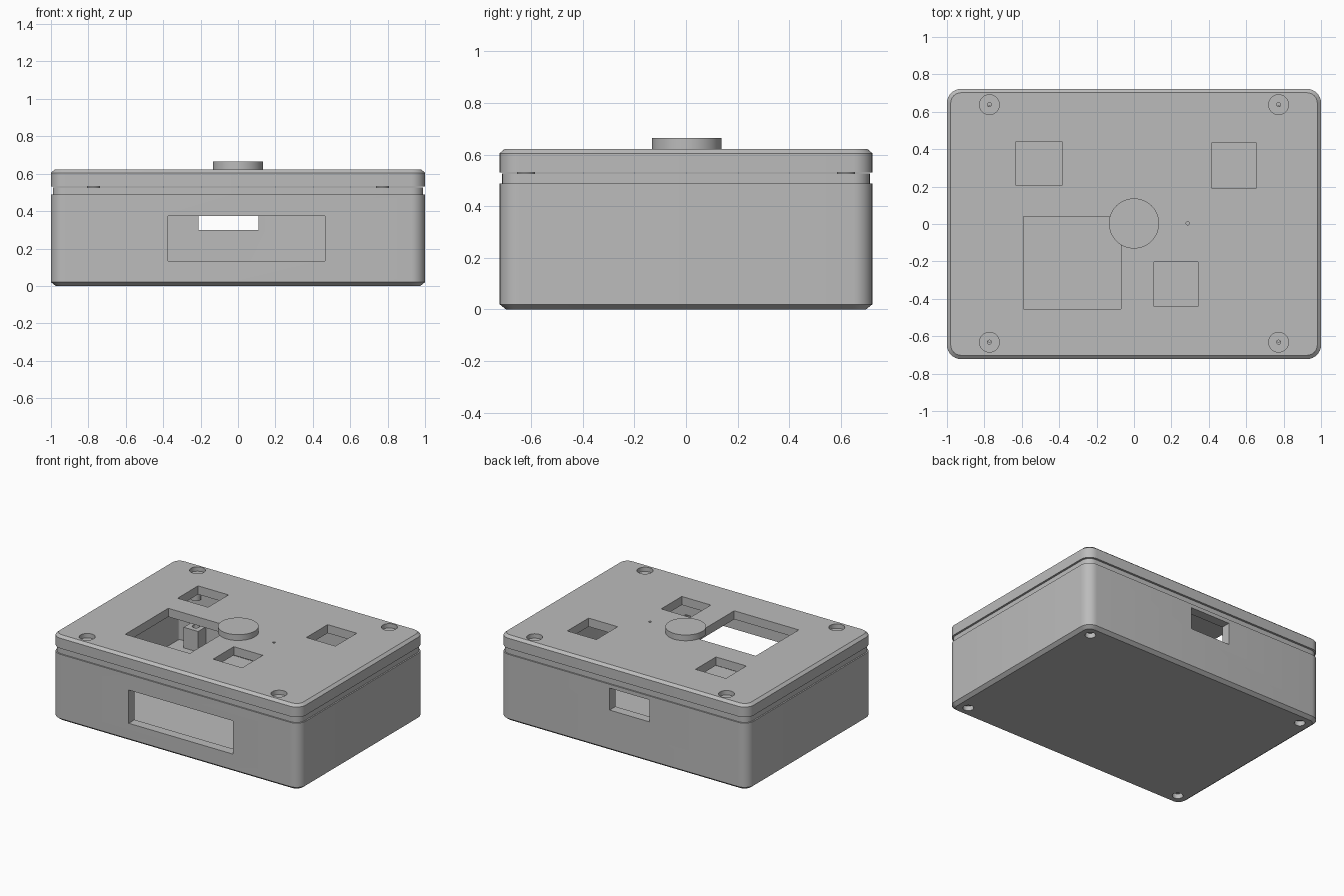
import bpy, bmesh, math

if "Cube" in bpy.data.objects:
    bpy.data.objects.remove(bpy.data.objects["Cube"])

HX, HY, RAD = 1.0, 0.722, 0.075
WALL = 0.068
grey = bpy.data.materials.new("plain_grey")
grey.diffuse_color = (0.5, 0.5, 0.5, 1)
grey.use_nodes = True
grey.node_tree.nodes["Principled BSDF"].inputs["Base Color"].default_value = grey.diffuse_color


def finish(name, bm):
    bmesh.ops.recalc_face_normals(bm, faces=bm.faces)
    me = bpy.data.meshes.new(name)
    bm.to_mesh(me)
    bm.free()
    me.materials.append(grey)
    ob = bpy.data.objects.new(name, me)
    bpy.context.collection.objects.link(ob)
    return ob


def shell(name, levels):
    """Loft rounded rectangles given as (inset, z), capped at both ends."""
    bm = bmesh.new()
    rings = []
    for inset, z in levels:
        r = max(RAD - inset, 0.015)
        ring = []
        for k, (sx, sy) in enumerate(((1, 1), (-1, 1), (-1, -1), (1, -1))):
            for i in range(9):
                a = math.radians(90 * k + 90 * i / 8)
                ring.append(bm.verts.new((sx * (HX - inset - r) + r * math.cos(a),
                                          sy * (HY - inset - r) + r * math.sin(a), z)))
        rings.append(ring)
    n = len(rings[0])
    for a, b in zip(rings, rings[1:]):
        for i in range(n):
            j = (i + 1) % n
            bm.faces.new((a[i], a[j], b[j], b[i]))
    bm.faces.new(rings[0])
    bm.faces.new(rings[-1])
    return finish(name, bm)


def box(name, x0, x1, y0, y1, z0, z1):
    bm = bmesh.new()
    bmesh.ops.create_cube(bm, size=1)
    for v in bm.verts:
        v.co = ((x0 + x1) / 2 + v.co.x * (x1 - x0),
                (y0 + y1) / 2 + v.co.y * (y1 - y0),
                (z0 + z1) / 2 + v.co.z * (z1 - z0))
    return finish(name, bm)


def cylinder(name, x, y, r, z0, z1, sides=32):
    bm = bmesh.new()
    bmesh.ops.create_cone(bm, cap_ends=True, segments=sides, radius1=r, radius2=r, depth=z1 - z0)
    bmesh.ops.translate(bm, verts=bm.verts, vec=(x, y, (z0 + z1) / 2))
    return finish(name, bm)


def cut(target, cutters):
    for c in cutters:
        c.hide_render = True
        m = target.modifiers.new("cut", 'BOOLEAN')
        m.operation, m.solver, m.object = 'DIFFERENCE', 'EXACT', c
        bpy.context.view_layer.objects.active = target
        bpy.ops.object.modifier_apply(modifier=m.name)
        bpy.data.objects.remove(c)


def smooth(ob):
    bpy.ops.object.select_all(action='DESELECT')
    ob.select_set(True)
    bpy.context.view_layer.objects.active = ob
    bpy.ops.object.shade_smooth_by_angle(angle=math.radians(30))


corners = [(sx, sy) for sx in (-1, 1) for sy in (-1, 1)]

# Hollow case with bottom chamfer and a slightly inset rim
case = shell("case", [(0.025, 0), (0, 0.02), (0, 0.488), (0.01, 0.488),
                      (0.01, 0.527), (WALL, 0.527), (WALL, 0.07)])
cut(case, [box("front_cutter", -0.375, 0.465, -0.9, -0.55, 0.133, 0.375),
           box("back_cutter", -0.21, 0.11, 0.55, 0.9, 0.30, 0.46)])
# Screw recesses underneath
cut(case, [cylinder("foot_cutter", sx * 0.9, sy * 0.625, 0.036, -0.05, 0.035)
           for sx, sy in corners])

# Lid with chamfered top, display window, three button openings
lid = shell("lid", [(WALL, 0.56), (WALL, 0.531), (0, 0.531), (0, 0.605), (0.02, 0.622)])
openings = [(-0.59, -0.07, -0.455, 0.04), (-0.63, -0.385, 0.205, 0.44),
            (0.418, 0.652, 0.19, 0.435), (0.108, 0.342, -0.44, -0.203)]
cut(lid, [box("opening_cutter", *o, 0.5, 0.7) for o in openings])
# Counterbored screw holes and indicator hole
cut(lid, [cylinder("bore_cutter", sx * 0.773, 0.003 + sy * 0.635, 0.053, 0.59, 0.7)
          for sx, sy in corners])
cut(lid, [cylinder("screw_cutter", sx * 0.773, 0.003 + sy * 0.635, 0.011, 0.5, 0.7, 16)
          for sx, sy in corners])
cut(lid, [cylinder("indicator_cutter", 0.287, 0.004, 0.009, 0.5, 0.7, 16)])

# Round dial on the lid
dial = cylinder("dial", 0, 0.003, 0.134, 0.62, 0.664, 64)

# Inner square posts and lid bosses at the screw positions
parts = [case, lid, dial]
for sx, sy in corners:
    x, y = sx * 0.773, sy * 0.62
    post = box("screw_post", x - 0.058, x + 0.058, y - 0.058, y + 0.058, 0.065, 0.22)
    cut(post, [cylinder("post_cutter", x, y, 0.025, 0.12, 0.3, 20)])
    boss = cylinder("lid_boss", x, y, 0.035, 0.42, 0.562, 24)
    cut(boss, [cylinder("boss_cutter", x, y, 0.011, 0.3, 0.6, 16)])
    parts += [post, boss]

for p in parts:
    smooth(p)
